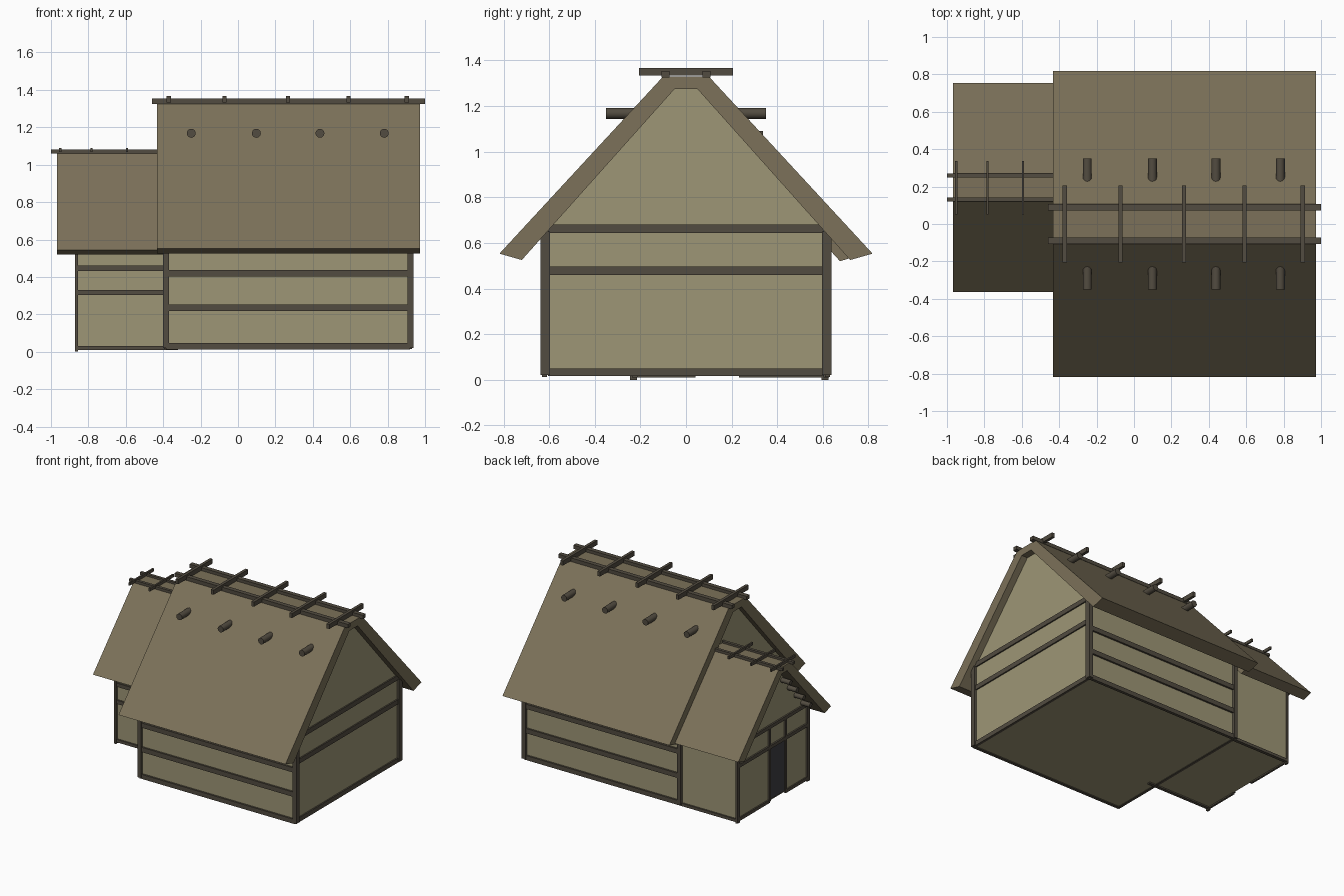
import bpy, bmesh, math

if "Cube" in bpy.data.objects:
    bpy.data.objects.remove(bpy.data.objects["Cube"])


def mat(name, rgb):
    m = bpy.data.materials.new(name)
    m.diffuse_color = (*rgb, 1)
    m.use_nodes = True
    m.node_tree.nodes["Principled BSDF"].inputs["Base Color"].default_value = m.diffuse_color
    return m


THATCH = mat("thatch", (0.20, 0.165, 0.10))
PLASTER = mat("plaster", (0.34, 0.305, 0.18))
WOOD = mat("timber", (0.085, 0.072, 0.052))
DARK = mat("door_dark", (0.05, 0.05, 0.056))


def finish(name, bm, m):
    bmesh.ops.recalc_face_normals(bm, faces=bm.faces)
    me = bpy.data.meshes.new(name)
    bm.to_mesh(me)
    bm.free()
    me.materials.append(m)
    ob = bpy.data.objects.new(name, me)
    bpy.context.collection.objects.link(ob)
    return ob


def box(name, x0, x1, y0, y1, z0, z1, m=WOOD):
    bm = bmesh.new()
    bmesh.ops.create_cube(bm, size=1)
    for v in bm.verts:
        v.co.x = x1 if v.co.x > 0 else x0
        v.co.y = y1 if v.co.y > 0 else y0
        v.co.z = z1 if v.co.z > 0 else z0
    return finish(name, bm, m)


def prism(name, half, x0, x1, cy, m):
    """Extrude along x a profile mirrored about y = cy."""
    pts = half + [(-y, z) for y, z in reversed(half)]
    bm = bmesh.new()
    face = bm.faces.new([bm.verts.new((x0, cy + y, z)) for y, z in pts])
    ext = bmesh.ops.extrude_face_region(bm, geom=[face])["geom"]
    for v in ext:
        if isinstance(v, bmesh.types.BMVert):
            v.co.x = x1
    # cap the start if extrusion removed it
    if not any(all(abs(v.co.x - x0) < 1e-6 for v in f.verts) for f in bm.faces):
        bmesh.ops.holes_fill(bm, edges=bm.edges, sides=0)
    return finish(name, bm, m)


def log(name, a, b, r):
    ax = b - a
    bm = bmesh.new()
    bmesh.ops.create_cone(bm, cap_ends=True, segments=12, radius1=r, radius2=r, depth=ax.length)
    rot = ax.to_track_quat('Z', 'Y').to_matrix()
    for v in bm.verts:
        v.co = rot @ v.co + (a + b) / 2
    ob = finish(name, bm, WOOD)
    for p in ob.data.polygons:
        p.use_smooth = len(p.vertices) == 4
    return ob


from mathutils import Vector

# Main house: walls and thatched roof
prism("main_walls", [(.618, .02), (.618, .645), (.05, 1.28)], -.385, .92, 0, PLASTER)
prism("main_roof", [(.05, 1.275), (.72, .525), (.818, .553), (.10, 1.33)], -.433, .972, 0, THATCH)

# Main corner posts, wall rails on the long sides and on the gables
for sy in (-1, 1):
    ys = sorted((sy * .597, sy * .638))
    for x0, x1 in ((-.40, -.37), (.905, .937)):
        box("main_corner_post", x0, x1, *ys, .02, .65)
    yr = sorted((sy * .61, sy * .632))
    for z, h in ((.03, .017), (.235, .018), (.42, .018)):
        box("main_side_rail", -.385, .92, *yr, z - h, z + h)
for x0, x1 in ((-.395, -.375), (.91, .93)):
    for z, h in ((.033, .017), (.478, .018), (.662, .018)):
        box("main_gable_rail", x0, x1, -.605, .605, z - h, z + h)

# Main ridge poles, cross bars and protruding beams
for y in (-.09, .09):
    box("main_ridge_pole", -.46, 1.0, y - .017, y + .017, 1.325, 1.353)
for x in (-.37, -.072, .268, .59, .902):
    box("main_ridge_crossbar", x - .011, x + .011, -.207, .207, 1.333, 1.368)
for x in (-.25, .098, .438, .782):
    log("main_roof_beam", Vector((x, -.35, 1.168)), Vector((x, .35, 1.168)), .024)

# Annex: walls and thatched roof
CY = .195
prism("annex_walls", [(.42, .02), (.42, .587), (.03, 1.02)], -.86, -.385, CY, PLASTER)
prism("annex_roof", [(.03, 1.015), (.48, .52), (.558, .543), (.068, 1.065)], -.967, -.40, CY, THATCH)

# Annex posts, sills and rails
for y in (-.23, .61):
    box("annex_corner_post", -.872, -.856, y - .015, y + .015, 0, .58)
for y, x1 in ((-.225, -.32), (.615, -.385)):
    box("annex_sill", -.86, x1, y - .012, y + .012, .01, .032)
for z in (.317, .447):
    box("annex_front_rail", -.86, -.385, -.238, -.22, z - .014, z + .014)
for z in (.43, .585):
    box("annex_gable_rail", -.872, -.855, -.215, .60, z - .013, z + .013)

# Doorway on the annex gable
box("door", -.866, -.855, .05, .225, .03, .42, DARK)
for y in (.042, .232):
    box("door_post", -.872, -.855, y - .01, y + .01, .02, .58)
for y0, y1 in ((-.215, .042), (.232, .60)):
    box("annex_gable_sill", -.87, -.855, y0, y1, .01, .034)

# Annex purlin ends tucked beneath the overhang
for s in (-1, 1):
    for d in (.12, .20, .28, .36):
        z = 1.015 - (d - .03) * 1.1 - .035
        log("annex_purlin", Vector((-.935, CY + s * d, z)), Vector((-.84, CY + s * d, z)), .018)

# Annex ridge poles and cross bars
for y in (.13, .26):
    box("annex_ridge_pole", -1.0, -.40, y - .011, y + .011, 1.06, 1.08)
for x in (-.95, -.783, -.594):
    box("annex_ridge_crossbar", x - .006, x + .006, .05, .338, 1.068, 1.09)
